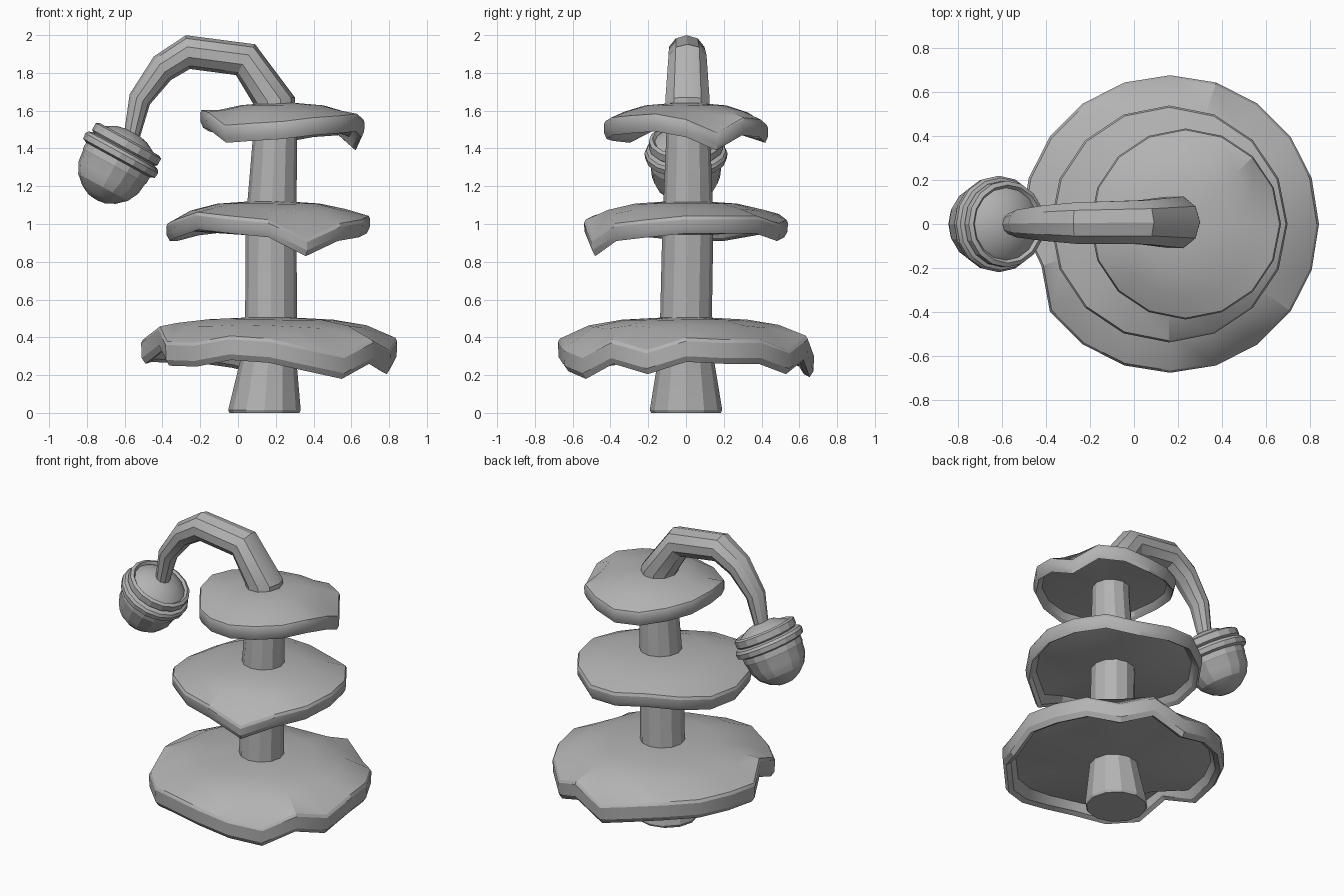
import bpy, bmesh, math
from mathutils import Vector, Matrix

if "Cube" in bpy.data.objects:
    bpy.data.objects.remove(bpy.data.objects["Cube"])

grey = bpy.data.materials.new("mid grey")
grey.diffuse_color = (0.45, 0.45, 0.45, 1)
grey.use_nodes = True
grey.node_tree.nodes["Principled BSDF"].inputs["Base Color"].default_value = grey.diffuse_color


def rings_to_object(name, rings, smooth=20):
    """Skin a list of equal-length point rings into one closed mesh."""
    bm = bmesh.new()
    loops = [[bm.verts.new(p) for p in ring] for ring in rings]
    n = len(loops[0])
    for a, b in zip(loops, loops[1:]):
        for i in range(n):
            j = (i + 1) % n
            bm.faces.new((a[i], a[j], b[j], b[i]))
    bm.faces.new(loops[0][::-1])
    bm.faces.new(loops[-1])
    bmesh.ops.recalc_face_normals(bm, faces=bm.faces)
    mesh = bpy.data.meshes.new(name)
    bm.to_mesh(mesh)
    bm.free()
    mesh.materials.append(grey)
    obj = bpy.data.objects.new(name, mesh)
    bpy.context.collection.objects.link(obj)
    bpy.ops.object.select_all(action='DESELECT')
    obj.select_set(True)
    bpy.context.view_layer.objects.active = obj
    bpy.ops.object.shade_smooth_by_angle(angle=math.radians(smooth))
    return obj


def drooping_cap(name, cx, radius, top, band, under, rim, dents={}):
    """Domed disc with a wavy drooping rim and a shallow hollow underside."""
    n = len(rim)
    mean = sum(rim) / n
    inner = mean + band * 0.6
    # radius fraction, base height, how far the rim wave pulls the ring
    profile = [
        (0.18, top, 0.0), (0.5, top - 0.012, 0.03), (0.76, top - 0.045, 0.2),
        (0.985, mean + band + 0.008, 1.0), (1.0, mean + band - 0.01, 1.0),
        (0.995, mean + 0.03, 1.0), (0.965, mean, 1.0), (0.92, mean + 0.015, 1.0),
        (0.88, inner, 0.7), (0.65, (inner + under) / 2, 0.15),
        (0.18, under, 0.0),
    ]
    rings = []
    for f, z, pull in profile:
        ring = []
        for i, h in enumerate(rim):
            a = math.tau * i / n
            r = radius * f * (dents.get(i, 1) if f > 0.8 else 1)
            ring.append((cx + r * math.cos(a), r * math.sin(a), z + (h - mean) * pull))
        rings.append(ring)
    return rings_to_object(name, rings, 25)


# Three caps; rim heights run anticlockwise from +x
drooping_cap("lower_cap", 0.165, 0.678, 0.505, 0.12, 0.275,
             [.27, .26, .26, .205, .28, .19, .24, .265, .265, .27,
              .26, .33, .25, .245, .28, .265, .22, .18, .26, .205],
             {11: 0.91})
drooping_cap("middle_cap", 0.16, 0.54, 1.12, 0.085, 0.94,
             [.95, .95, .95, .91, .93, .96, .94, .91,
              .91, .93, .97, .95, .93, .83, .91, .93])
drooping_cap("upper_cap", 0.235, 0.435, 1.64, 0.085, 1.51,
             [1.46, 1.39, 1.47, 1.46, 1.43, 1.44, 1.47, 1.49,
              1.51, 1.50, 1.43, 1.44, 1.45, 1.47, 1.48, 1.49])


def tube(name, path, sides, widen=1.0, smooth=20):
    """Tapering tube; each path point is x, y, z, radius, tilt of the ring."""
    rings = []
    for x, y, z, r, tilt in path:
        m = Matrix.Translation((x, y, z)) @ Matrix.Rotation(math.radians(-tilt), 4, 'Y')
        rings.append([m @ Vector((r * math.cos(math.tau * i / sides),
                                  r * widen * math.sin(math.tau * i / sides), 0))
                      for i in range(sides)])
    return rings_to_object(name, rings, smooth)


# Flared trunk
tube("trunk", [
    (.14, 0, 0, .185, 0), (.14, 0, .015, .192, 0), (.16, 0, .27, .15, 0),
    (.175, 0, .5, .137, 0), (.175, .01, 1.0, .135, 0),
    (.195, .012, 1.45, .117, 0), (.19, .012, 1.62, .112, 0)], 12)

# Arched stem over the top, thinning toward the hanging bulb
tube("arched_stem", [
    (.19, .008, 1.58, .112, 0), (.19, .008, 1.655, .112, 8),
    (.04, .008, 1.87, .096, 58), (-.265, .004, 1.91, .09, 97),
    (-.40, .004, 1.825, .077, 126), (-.52, .002, 1.66, .06, 153),
    (-.57, 0, 1.43, .04, 168)], 10, 1.1, 30)

# Hanging bulb: domed top, two stepped collars and a round bottom, on a tilted axis
bulb_profile = [
    (-.055, .02), (-.04, .09), (-.005, .155), (.005, .165), (-.01, .178), (0, .197),
    (.04, .197), (.05, .185), (.058, .21), (.075, .22), (.105, .216), (.115, .192),
    (.15, .192), (.16, .187), (.22, .18), (.28, .15), (.325, .10), (.35, .05),
    (.355, .01)]
axis = Vector((-.48, 0, -.877)).normalized()
side = Vector((0, 1, 0))
across = axis.cross(side)
origin = Vector((-.58, 0, 1.44))
rings_to_object("hanging_bulb", [
    [origin + axis * t + (across * math.cos(math.tau * i / 16)
                          + side * math.sin(math.tau * i / 16)) * r
     for i in range(16)] for t, r in bulb_profile], 20)
